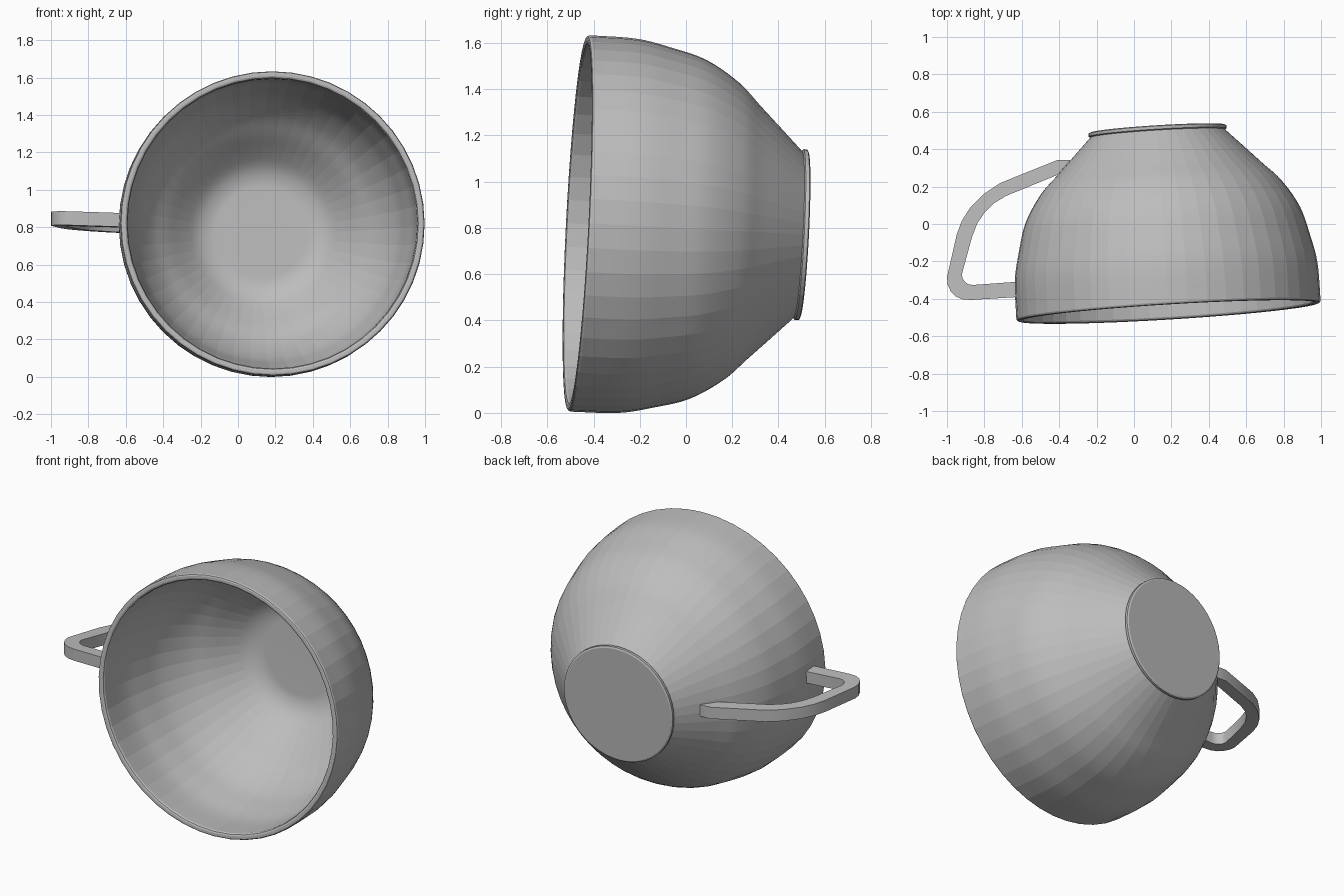
import bpy, bmesh, math
from mathutils import Vector
from mathutils.geometry import interpolate_bezier

cube = bpy.data.objects.get("Cube")
if cube:
    bpy.data.objects.remove(cube)

grey = bpy.data.materials.new("plain grey")
grey.use_nodes = True
COLOUR = (0.51, 0.51, 0.51, 1)
grey.diffuse_color = COLOUR
grey.node_tree.nodes["Principled BSDF"].inputs["Base Color"].default_value = COLOUR


def make_object(name, bm, angle):
    bmesh.ops.recalc_face_normals(bm, faces=bm.faces)
    mesh = bpy.data.meshes.new(name)
    bm.to_mesh(mesh)
    bm.free()
    mesh.materials.append(grey)
    obj = bpy.data.objects.new(name, mesh)
    bpy.context.collection.objects.link(obj)
    bpy.ops.object.select_all(action="DESELECT")
    obj.select_set(True)
    bpy.context.view_layer.objects.active = obj
    bpy.ops.object.shade_smooth_by_angle(angle=math.radians(angle))
    return obj


def smooth_path(points, steps):
    """Curve running through all the points."""
    p = [Vector((a, b, 0)) for a, b in points]
    slope = []
    for i in range(len(p)):
        before, after = p[max(i - 1, 0)], p[min(i + 1, len(p) - 1)]
        slope.append((after - before).normalized())
    path = [p[0]]
    for i in range(len(p) - 1):
        reach = (p[i + 1] - p[i]).length / 3
        path += interpolate_bezier(p[i], p[i] + slope[i] * reach,
                                   p[i + 1] - slope[i + 1] * reach, p[i + 1], steps + 1)[1:]
    return [(v.x, v.y) for v in path]


# Cup: profile as (radius, depth from the rim), spun round the tilted axis
SEGMENTS = 48
foot = [(0, 0.983), (0.36, 0.983), (0.37, 0.978), (0.37, 0.962)]
outside = smooth_path([(0.361, 0.957), (0.455, 0.862), (0.55, 0.765), (0.642, 0.671),
                       (0.734, 0.523), (0.779, 0.371), (0.81, 0.22), (0.815, 0.012)], 5)
lip = [(0.811, 0.003), (0.804, 0), (0.79, 0), (0.781, 0.004)]
inside = smooth_path([(0.776, 0.013), (0.772, 0.22), (0.741, 0.36), (0.699, 0.5),
                      (0.612, 0.645), (0.51, 0.75), (0.42, 0.845), (0.35, 0.905),
                      (0.28, 0.932), (0.2, 0.936)], 5)
profile = foot + outside + lip + inside + [(0, 0.936)]

bm = bmesh.new()
verts = [bm.verts.new((r, 0, d)) for r, d in profile]
edges = [bm.edges.new(pair) for pair in zip(verts, verts[1:])]
bmesh.ops.spin(bm, geom=verts + edges, cent=(0, 0, 0), axis=(0, 0, 1),
               angle=math.tau, steps=SEGMENTS)
bmesh.ops.remove_doubles(bm, verts=bm.verts, dist=0.0005)
cup = make_object("cup", bm, 5)
cup.location = (0.185, -0.47, 0.82)
cup.rotation_mode = "QUATERNION"
cup.rotation_quaternion = Vector((-0.06, 0.98, -0.05)).to_track_quat("Z", "Y")

# Handle: flat bent strap lying in a plane through the cup axis
outer_edge = [(-0.34, 0.342), (-0.41, 0.342), (-0.716, 0.219), (-0.8, 0.163),
              (-0.877, 0.086), (-0.92, 0.018), (-0.947, -0.053), (-1, -0.285),
              (-0.996, -0.325), (-0.98, -0.36), (-0.957, -0.385), (-0.92, -0.402),
              (-0.872, -0.406), (-0.6, -0.389)]
inner_edge = [(-0.6, -0.307), (-0.861, -0.326), (-0.885, -0.322), (-0.904, -0.31),
              (-0.917, -0.29), (-0.92, -0.267), (-0.866, -0.07), (-0.838, 0.003),
              (-0.797, 0.064), (-0.745, 0.113), (-0.684, 0.15), (-0.41, 0.262)]
HALF = 0.037

bm = bmesh.new()
strap = bm.faces.new([bm.verts.new((x, y, 0.81 - 0.03 * (x - 0.18) - 0.051 * (y + 0.3) - HALF))
                      for x, y in outer_edge + inner_edge])
extruded = bmesh.ops.extrude_face_region(bm, geom=[strap], use_keep_orig=True)
top = [v for v in extruded["geom"] if isinstance(v, bmesh.types.BMVert)]
bmesh.ops.translate(bm, verts=top, vec=(0, 0, HALF * 2))
make_object("handle", bm, 25)
